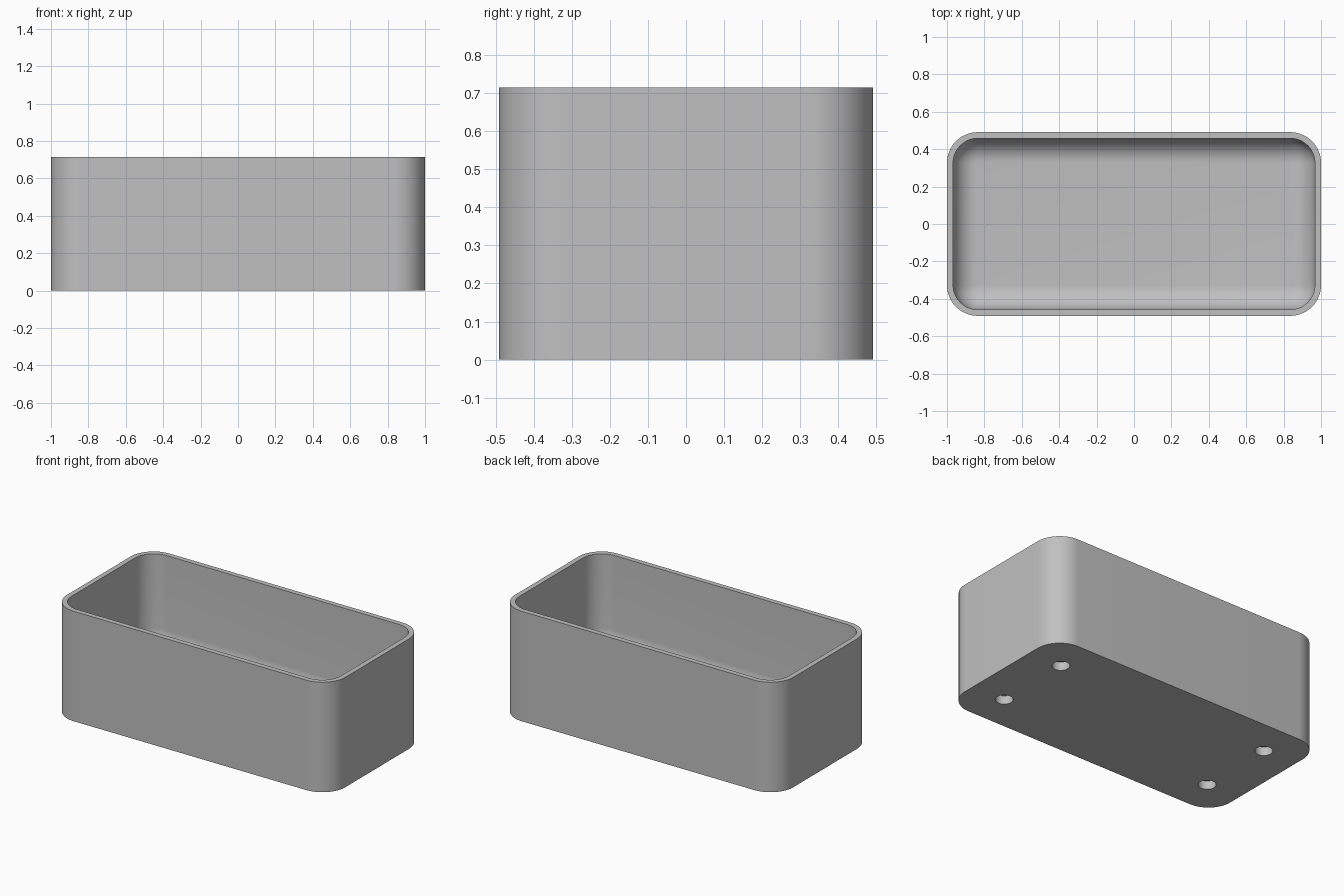
import bpy, bmesh
from math import sin, cos, pi
from mathutils import Matrix

cube = bpy.data.objects.get("Cube")
if cube:
    bpy.data.objects.remove(cube)

HALF_X, HALF_Y, HEIGHT = 1.0, 0.491, 0.714
CORNER, WALL, FLOOR, FILLET = 0.165, 0.033, 0.1, 0.13
HOLE_X, HOLE_Y, HOLE_R, HOLE_DEPTH = 0.766, 0.255, 0.052, 0.055
CORNER_STEPS, FILLET_STEPS = 16, 12

grey = bpy.data.materials.new("plain grey")
grey.use_nodes = True
colour = (0.53, 0.53, 0.53, 1)
grey.diffuse_color = colour
grey.node_tree.nodes["Principled BSDF"].inputs["Base Color"].default_value = colour


def rounded_ring(bm, inset, z):
    """Ring of vertices on a rounded rectangle shrunk by inset."""
    radius = CORNER - inset
    cx, cy = HALF_X - CORNER, HALF_Y - CORNER
    ring = []
    for quarter, (sx, sy) in enumerate([(1, 1), (-1, 1), (-1, -1), (1, -1)]):
        for i in range(CORNER_STEPS + 1):
            a = (quarter + i / CORNER_STEPS) * pi / 2
            ring.append(bm.verts.new((sx * cx + radius * cos(a),
                                      sy * cy + radius * sin(a), z)))
    return ring


def add_object(name, bm):
    bmesh.ops.recalc_face_normals(bm, faces=bm.faces)
    mesh = bpy.data.meshes.new(name)
    bm.to_mesh(mesh)
    bm.free()
    mesh.materials.append(grey)
    obj = bpy.data.objects.new(name, mesh)
    bpy.context.collection.objects.link(obj)
    return obj


# Tray: outer wall, rim, inner wall and rounded inner floor edge
bm = bmesh.new()
sections = [(0, 0), (0, HEIGHT), (WALL, HEIGHT)]
for i in range(FILLET_STEPS + 1):
    t = i / FILLET_STEPS * pi / 2
    sections.append((WALL + FILLET * (1 - cos(t)), FLOOR + FILLET * (1 - sin(t))))
rings = [rounded_ring(bm, inset, z) for inset, z in sections]
for low, high in zip(rings, rings[1:]):
    for i in range(len(low)):
        j = (i + 1) % len(low)
        bm.faces.new((low[i], low[j], high[j], high[i]))
bm.faces.new(rings[0][::-1])
bm.faces.new(rings[-1])
tray = add_object("tray", bm)

# Four blind round holes in the underside
bm = bmesh.new()
for sx in (-1, 1):
    for sy in (-1, 1):
        bmesh.ops.create_cone(bm, cap_ends=True, segments=32, radius1=HOLE_R,
                              radius2=HOLE_R, depth=2 * HOLE_DEPTH,
                              matrix=Matrix.Translation((sx * HOLE_X, sy * HOLE_Y, 0)))
cutter = add_object("hole_cutter", bm)
cutter.hide_render = True

bpy.ops.object.select_all(action='DESELECT')
bpy.context.view_layer.objects.active = tray
tray.select_set(True)
cut = tray.modifiers.new("holes", 'BOOLEAN')
cut.operation = 'DIFFERENCE'
cut.solver = 'EXACT'
cut.object = cutter
bpy.ops.object.modifier_apply(modifier=cut.name)
bpy.data.objects.remove(cutter)

bpy.ops.object.shade_smooth_by_angle(angle=pi / 6)
